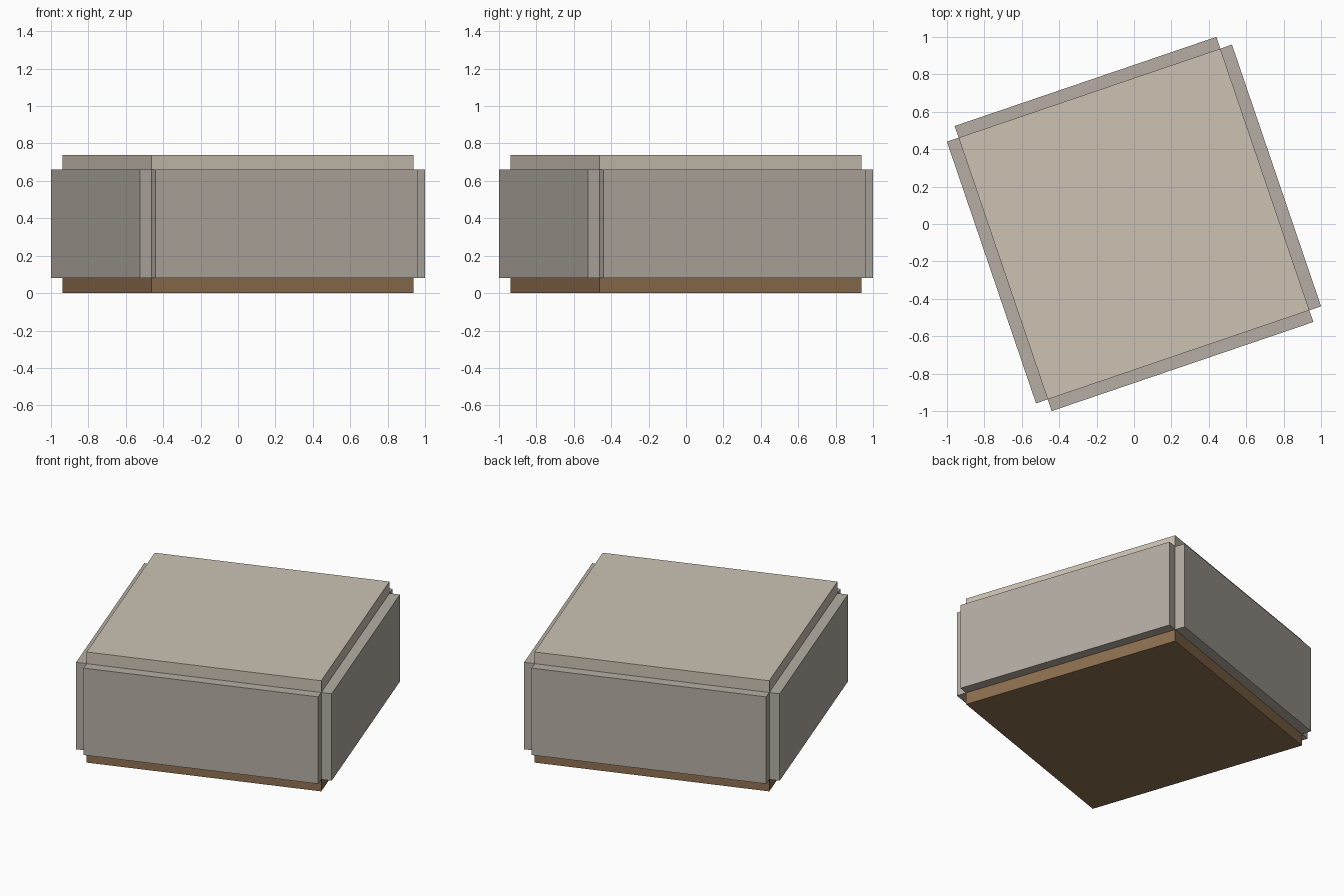
import bpy
from math import radians, pi, cos, sin

if "Cube" in bpy.data.objects:
    bpy.data.objects.remove(bpy.data.objects["Cube"])

ANGLE = radians(18.8)   # turn of the whole box
HALF = 0.739            # half the slab side
T = 0.066               # wall thickness
Z0, Z1, Z2 = 0.08, 0.66, 0.738


def material(name, rgb):
    m = bpy.data.materials.new(name)
    m.diffuse_color = (*rgb, 1)
    m.use_nodes = True
    m.node_tree.nodes["Principled BSDF"].inputs["Base Color"].default_value = m.diffuse_color
    return m


def box(name, size, loc, turn, mat):
    bpy.ops.mesh.primitive_cube_add(size=1, location=loc, rotation=(0, 0, turn))
    ob = bpy.context.object
    ob.name = name
    ob.scale = size
    bpy.ops.object.transform_apply(location=False, rotation=False, scale=True)
    ob.data.materials.append(mat)
    return ob


brown = material("floor_brown", (0.27, 0.16, 0.08))
grey = material("wall_grey", (0.46, 0.42, 0.37))
beige = material("roof_beige", (0.60, 0.54, 0.45))

# Floor and roof slabs
box("floor", (2 * HALF, 2 * HALF, Z0), (0, 0, Z0 / 2), ANGLE, brown)
box("roof", (2 * HALF, 2 * HALF, Z2 - Z1), (0, 0, (Z1 + Z2) / 2), ANGLE, beige)

# Four walls set just outside the slab edges, leaving notched corners
for i, side in enumerate(("right", "back", "left", "front")):
    a = ANGLE + i * pi / 2
    r = HALF + T / 2
    box(f"{side}_wall", (T, 2 * HALF, Z1 - Z0),
        (r * cos(a), r * sin(a), (Z0 + Z1) / 2), a, grey)
